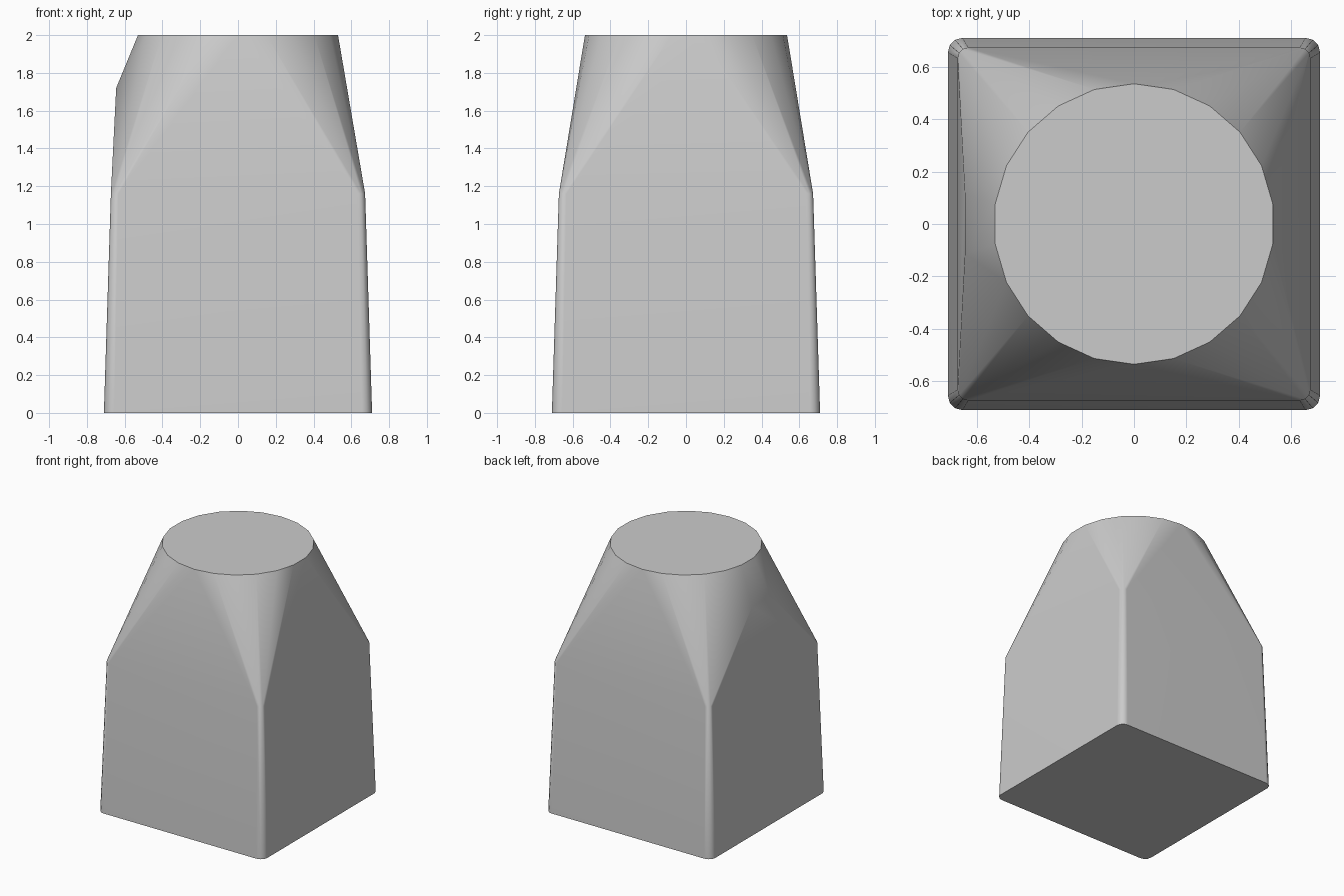
import bpy, bmesh, math

cube = bpy.data.objects.get("Cube")
if cube:
    bpy.data.objects.remove(cube, do_unlink=True)

# Single plain grey
grey = bpy.data.materials.new("plain_grey")
grey.use_nodes = True
colour = (0.6, 0.6, 0.6, 1)
grey.diffuse_color = colour
grey.node_tree.nodes["Principled BSDF"].inputs["Base Color"].default_value = colour


def rounded_square(half, radius, z, steps=3):
    """Points of a square with rounded corners."""
    points = []
    for corner in range(4):
        mid = math.pi / 4 + corner * math.pi / 2
        reach = (half - radius) * math.sqrt(2)
        for i in range(steps + 1):
            a = mid - math.pi / 4 + i * math.pi / 2 / steps
            points.append((reach * math.cos(mid) + radius * math.cos(a),
                           reach * math.sin(mid) + radius * math.sin(a), z))
    return points


def circle(radius, z, sides):
    """Points of a circle with one vertex pointing straight back."""
    turn = math.tau / sides
    return [(radius * math.sin(i * turn), radius * math.cos(i * turn), z)
            for i in range(sides)]


# Tapered square block, closing in to a round top
sections = rounded_square(0.71, 0.055, 0) + rounded_square(0.673, 0.04, 1.16)
sections += circle(0.535, 2, 22)
# Raised shoulder on the -x wall
sections += [(-0.645, side * 0.115, 1.72) for side in (-1, 1)]

bm = bmesh.new()
for point in sections:
    bm.verts.new(point)
bmesh.ops.convex_hull(bm, input=bm.verts)
bmesh.ops.dissolve_limit(bm, angle_limit=math.radians(0.5),
                         verts=bm.verts, edges=bm.edges)
bmesh.ops.recalc_face_normals(bm, faces=bm.faces)
mesh = bpy.data.meshes.new("tapered_block")
bm.to_mesh(mesh)
bm.free()
mesh.materials.append(grey)

block = bpy.data.objects.new("tapered_block", mesh)
bpy.context.collection.objects.link(block)
bpy.context.view_layer.objects.active = block
block.select_set(True)
bpy.ops.object.shade_smooth_by_angle(angle=math.radians(35))

# Keep the broad walls flat while the corners stay soft
weighted = block.modifiers.new("flat_walls", 'WEIGHTED_NORMAL')
weighted.keep_sharp = True
